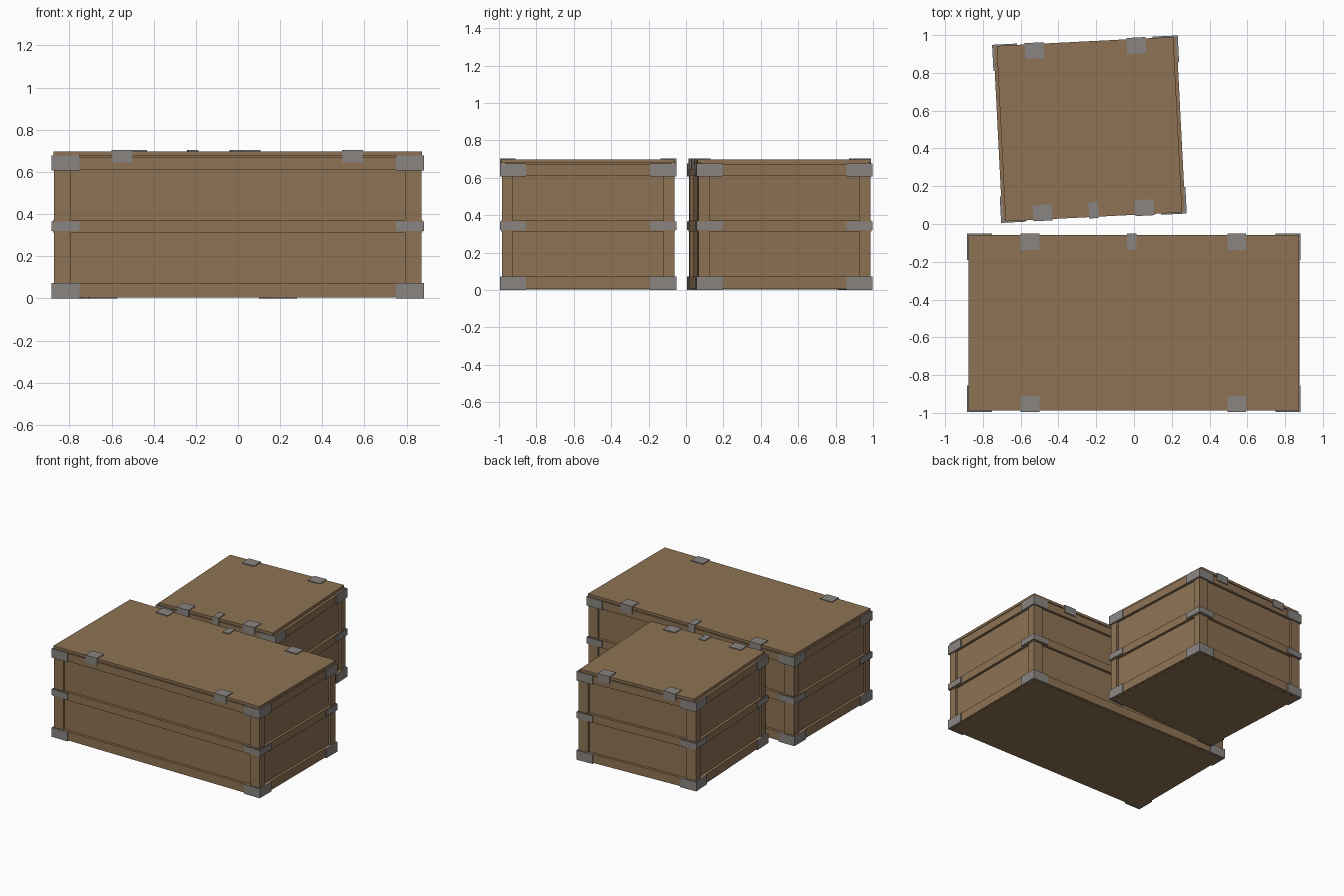
import bpy, math
from mathutils import Matrix, Vector

cube = bpy.data.objects.get("Cube")
if cube:
    bpy.data.objects.remove(cube)


def material(name, colour):
    m = bpy.data.materials.new(name)
    m.use_nodes = True
    m.diffuse_color = colour
    bsdf = next(n for n in m.node_tree.nodes if n.type == 'BSDF_PRINCIPLED')
    bsdf.inputs["Base Color"].default_value = colour
    return m


WOOD = material("brown wood", (0.27, 0.17, 0.088, 1))
METAL = material("grey metal", (0.25, 0.235, 0.22, 1))

FACES = [(0, 2, 3, 1), (4, 5, 7, 6), (0, 1, 5, 4),
         (2, 6, 7, 3), (0, 4, 6, 2), (1, 3, 7, 5)]


def boxes(name, spans, mat, place):
    """One object from boxes given as ((x0, x1), (y0, y1), (z0, z1))."""
    verts, faces = [], []
    for xs, ys, zs in spans:
        n = len(verts)
        verts += [Vector((x, y, z)) for z in sorted(zs) for y in sorted(ys) for x in sorted(xs)]
        faces += [tuple(n + i for i in f) for f in FACES]
    me = bpy.data.meshes.new(name)
    me.from_pydata(verts, [], faces)
    me.materials.append(mat)
    ob = bpy.data.objects.new(name, me)
    ob.matrix_world = place
    bpy.context.collection.objects.link(ob)


def crate(name, hx, hy, centre, turn, lid_hx, front_clips, back_clips):
    place = Matrix.Translation(centre) @ Matrix.Rotation(turn, 4, 'Z')
    rails_z = [(0.005, 0.072), (0.312, 0.372), (0.612, 0.672)]
    posts_z = [(0.072, 0.312), (0.372, 0.612)]
    rx, ry = hx - 0.007, hy - 0.007      # outer face of the rails
    px, py = rx - 0.004, ry - 0.004      # outer face of the posts
    ix, iy = rx - 0.02, ry - 0.02        # recessed panels
    boxes(name + "_body", [((-ix, ix), (-iy, iy), (0.004, 0.68))], WOOD, place)

    # Rails run right round, posts stand between them
    rails, posts = [], []
    for s in (-1, 1):
        for z in rails_z:
            rails.append(((-ix, ix), (s * iy, s * ry), z))
            rails.append(((s * ix, s * rx), (-ry, ry), z))
        for t in (-1, 1):
            for z in posts_z:
                posts.append(((s * ix, s * (rx - 0.083)), (t * iy, t * py), z))
                posts.append(((s * ix, s * px), (t * py, t * (ry - 0.063)), z))
    boxes(name + "_rails", rails, WOOD, place)
    boxes(name + "_corner_posts", posts, WOOD, place)

    # Lid sits on top with a thin step under it
    boxes(name + "_lid", [((-lid_hx, lid_hx), (-ry, ry), (0.678, 0.698))], WOOD, place)

    # Metal angle brackets on each corner at three heights
    brackets = []
    for z0, z1 in [(0, 0.072), (0.32, 0.366), (0.608, 0.677)]:
        for s in (-1, 1):
            for t in (-1, 1):
                z = (z0, z1)
                brackets.append(((s * (hx - 0.133), s * hx), (t * (ry - 0.004), t * hy), z))
                brackets.append(((s * (rx - 0.004), s * hx), (t * (hy - 0.14), t * (ry - 0.004)), z))
    boxes(name + "_corner_brackets", brackets, METAL, place)

    # Clips fold over the lid edge
    clips = []
    for t, row in ((-1, front_clips), (1, back_clips)):
        for x, width in row:
            xs = (x - width / 2, x + width / 2)
            clips.append((xs, (t * (hy - 0.085), t * hy), (0.696, 0.704)))
            clips.append((xs, (t * (ry - 0.002), t * hy), (0.645, 0.696)))
    boxes(name + "_lid_clips", clips, METAL, place)


pair = [(-0.55, 0.1), (0.545, 0.1)]
crate("long_crate", 0.883, 0.472, (-0.001, -0.5235, 0), 0, 0.874,
      pair, pair + [(-0.01, 0.05)])
pair = [(-0.27, 0.1), (0.27, 0.1)]
crate("short_crate", 0.492, 0.472, (-0.236, 0.502, 0), math.radians(2.9), 0.468,
      pair + [(0.0, 0.05)], pair)
